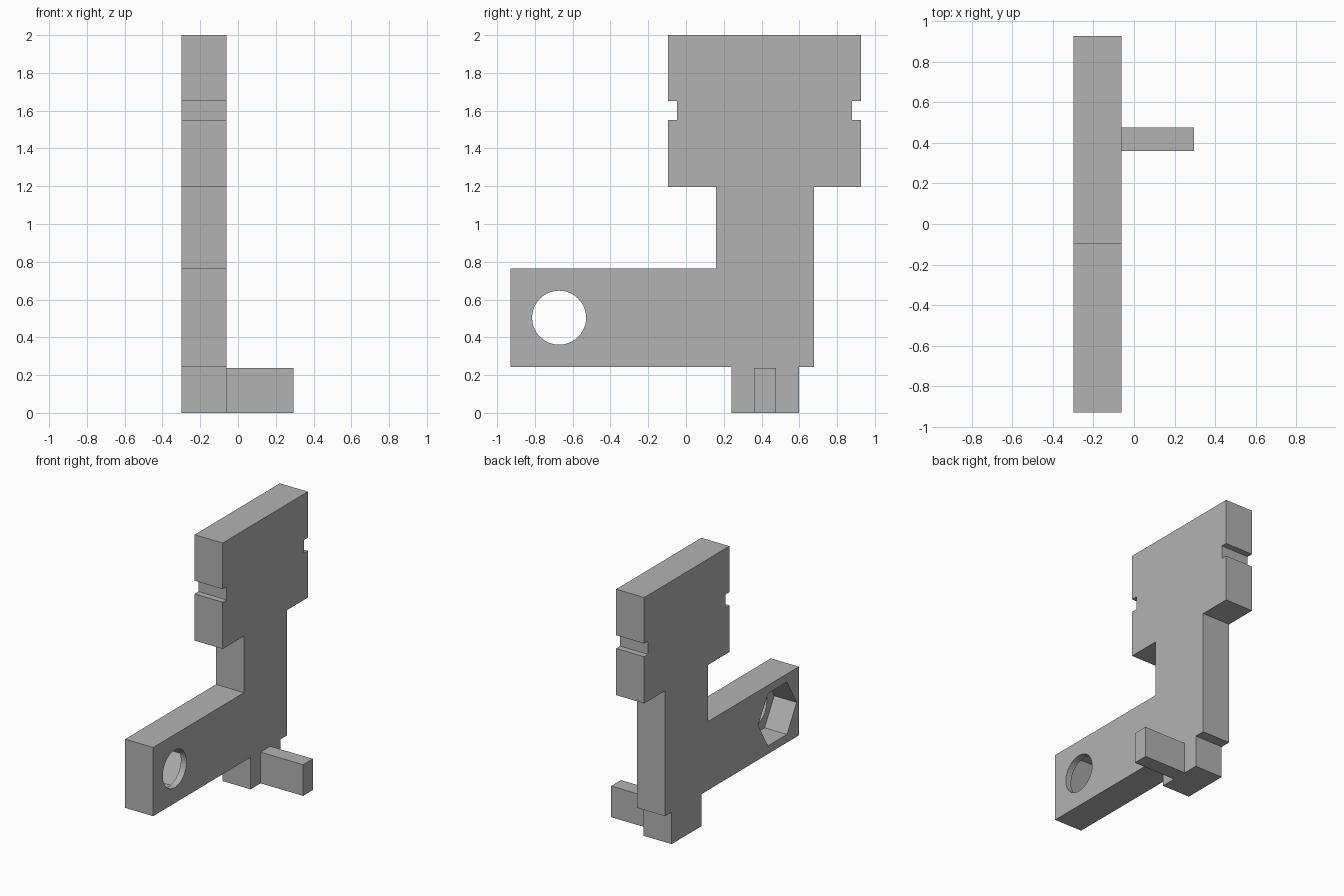
import bpy, bmesh, math
from mathutils import Matrix

cube = bpy.data.objects.get("Cube")
if cube:
    bpy.data.objects.remove(cube, do_unlink=True)

grey = bpy.data.materials.new("plain grey")
grey.use_nodes = True
colour = (0.45, 0.45, 0.45, 1)
grey.diffuse_color = colour
grey.node_tree.nodes["Principled BSDF"].inputs["Base Color"].default_value = colour

X_BACK, X_FACE = -0.298, -0.062


def add_object(name, bm):
    bmesh.ops.recalc_face_normals(bm, faces=bm.faces)
    mesh = bpy.data.meshes.new(name)
    bm.to_mesh(mesh)
    bm.free()
    mesh.materials.append(grey)
    obj = bpy.data.objects.new(name, mesh)
    bpy.context.collection.objects.link(obj)
    return obj


def extrude_profile(name, points, x0, x1):
    """Extrude a closed (y, z) outline from x0 to x1."""
    bm = bmesh.new()
    face = bm.faces.new([bm.verts.new((x0, y, z)) for y, z in points])
    new = bmesh.ops.extrude_face_region(bm, geom=[face])["geom"]
    verts = [v for v in new if isinstance(v, bmesh.types.BMVert)]
    bmesh.ops.translate(bm, verts=verts, vec=(x1 - x0, 0, 0))
    return add_object(name, bm)


def drill(target, sides, radius, x0, x1, y, z):
    """Cut a prism-shaped hole along x; corners start on the y axis."""
    ring = [(y + radius * math.cos(2 * math.pi * i / sides),
             z + radius * math.sin(2 * math.pi * i / sides)) for i in range(sides)]
    cutter = extrude_profile("hole_cutter", ring, x0, x1)
    cutter.hide_render = True
    mod = target.modifiers.new("hole", "BOOLEAN")
    mod.operation, mod.solver, mod.object = "DIFFERENCE", "EXACT", cutter
    bpy.context.view_layer.objects.active = target
    bpy.ops.object.modifier_apply(modifier=mod.name)
    bpy.data.objects.remove(cutter, do_unlink=True)


# Flat plate: foot, neck, notched head and side arm in one outline
front_side = [(-0.095, 2), (-0.095, 1.65), (-0.048, 1.65), (-0.048, 1.55),
              (-0.095, 1.55), (-0.095, 1.195), (0.16, 1.195)]
head_mid = 0.416
back_side = [(2 * head_mid - y, z) for y, z in reversed(front_side[:-1])]
arm = [(0.16, 0.765), (-0.93, 0.765), (-0.93, 0.243), (0.24, 0.243)]
foot = [(0.24, 0), (0.597, 0), (0.597, 0.243), (0.677, 0.243), (0.677, 1.195)]
plate = extrude_profile("plate", front_side + arm + foot + back_side, X_BACK, X_FACE)

# Bolt hole through the arm, with a hexagonal nut pocket behind it
drill(plate, 40, 0.143, X_BACK - 0.1, X_FACE + 0.1, -0.672, 0.504)
drill(plate, 6, 0.23, X_BACK - 0.1, -0.11, -0.672, 0.504)

# Peg standing out from the foot
extrude_profile("peg", [(0.36, 0), (0.477, 0), (0.477, 0.237), (0.36, 0.237)],
                X_FACE, 0.295)
